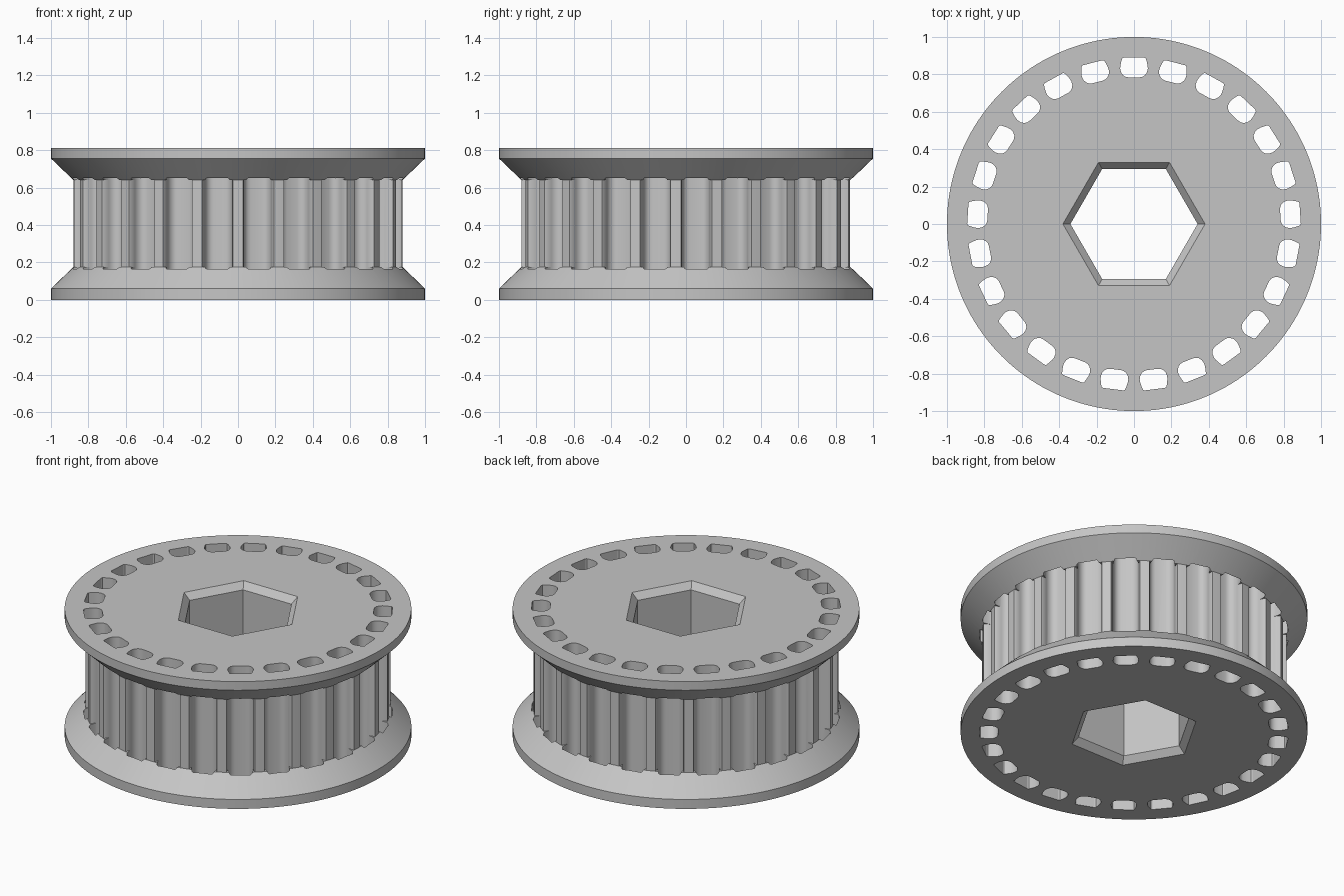
import bpy
import bmesh
from math import cos, sin, pi, tau

if "Cube" in bpy.data.objects:
    bpy.data.objects.remove(bpy.data.objects["Cube"])

TEETH = 25
HEIGHT = 0.81
HUB_LOW, HUB_HIGH = 0.175, 0.64

metal = bpy.data.materials.new("plain_grey")
metal.use_nodes = True
grey = (0.56, 0.56, 0.56, 1)
metal.diffuse_color = grey
metal.node_tree.nodes["Principled BSDF"].inputs["Base Color"].default_value = grey


def add_stack(bm, rings):
    """Closed solid skinned through a stack of equal-length point rings."""
    loops = [[bm.verts.new(p) for p in ring] for ring in rings]
    n = len(loops[0])
    for low, high in zip(loops, loops[1:]):
        for i in range(n):
            j = (i + 1) % n
            bm.faces.new((low[i], low[j], high[j], high[i]))
    bm.faces.new(loops[0][::-1])
    bm.faces.new(loops[-1])


def ring(radius, z, sides):
    return [(radius * cos(tau * i / sides), radius * sin(tau * i / sides), z)
            for i in range(sides)]


def finish(name, bm, helper=False):
    bmesh.ops.recalc_face_normals(bm, faces=bm.faces)
    mesh = bpy.data.meshes.new(name)
    bm.to_mesh(mesh)
    bm.free()
    mesh.materials.append(metal)
    obj = bpy.data.objects.new(name, mesh)
    bpy.context.collection.objects.link(obj)
    obj.hide_render = helper
    return obj


def add_grooves(bm, half_profile, z0, z1):
    """Mirrored (half width, radius) profile, extruded and repeated around the axis."""
    outline = half_profile + [(-w, r) for w, r in reversed(half_profile)]
    for k in range(TEETH):
        a = pi / 2 + k * tau / TEETH
        pts = [(r * cos(a) + w * sin(a), r * sin(a) - w * cos(a)) for w, r in outline]
        add_stack(bm, [[(x, y, z) for x, y in pts] for z in (z0, z1)])


# Pulley body: hub between two flared flanges
bm = bmesh.new()
body_profile = [(1, 0), (1, 0.06), (0.88, HUB_LOW), (0.88, HUB_HIGH), (1, 0.755), (1, HEIGHT)]
add_stack(bm, [ring(r, z, 160) for r, z in body_profile])
pulley = finish("toothed_pulley", bm)

# Tooth grooves running through both flanges, and the hexagonal bore
bm = bmesh.new()
groove = [(0.055, 0.89), (0.063, 0.885), (0.069, 0.865), (0.073, 0.845), (0.074, 0.83),
          (0.069, 0.81), (0.058, 0.795), (0.045, 0.787), (0.03, 0.784)]
add_grooves(bm, groove, -0.1, HEIGHT + 0.1)
bore = [(0.48, -0.1), (0.34, 0.04), (0.34, HEIGHT - 0.04), (0.48, HEIGHT + 0.1)]
add_stack(bm, [ring(r, z, 6) for r, z in bore])
through_cutter = finish("through_cutter", bm, True)

# Wider groove mouths on the hub only
bm = bmesh.new()
mouth = [(0.087, 0.9), (0.085, 0.88), (0.08, 0.87), (0.076, 0.855), (0.073, 0.835), (0.06, 0.82)]
add_grooves(bm, mouth, HUB_LOW, HUB_HIGH)
mouth_cutter = finish("mouth_cutter", bm, True)

# Cut, then remove the cutters
bpy.context.view_layer.objects.active = pulley
pulley.select_set(True)
for cutter in (through_cutter, mouth_cutter):
    cut = pulley.modifiers.new(cutter.name, "BOOLEAN")
    cut.operation = "DIFFERENCE"
    cut.solver = "EXACT"
    cut.object = cutter
    bpy.ops.object.modifier_apply(modifier=cut.name)
    bpy.data.objects.remove(cutter)

bpy.ops.object.shade_smooth_by_angle(angle=pi / 6)
